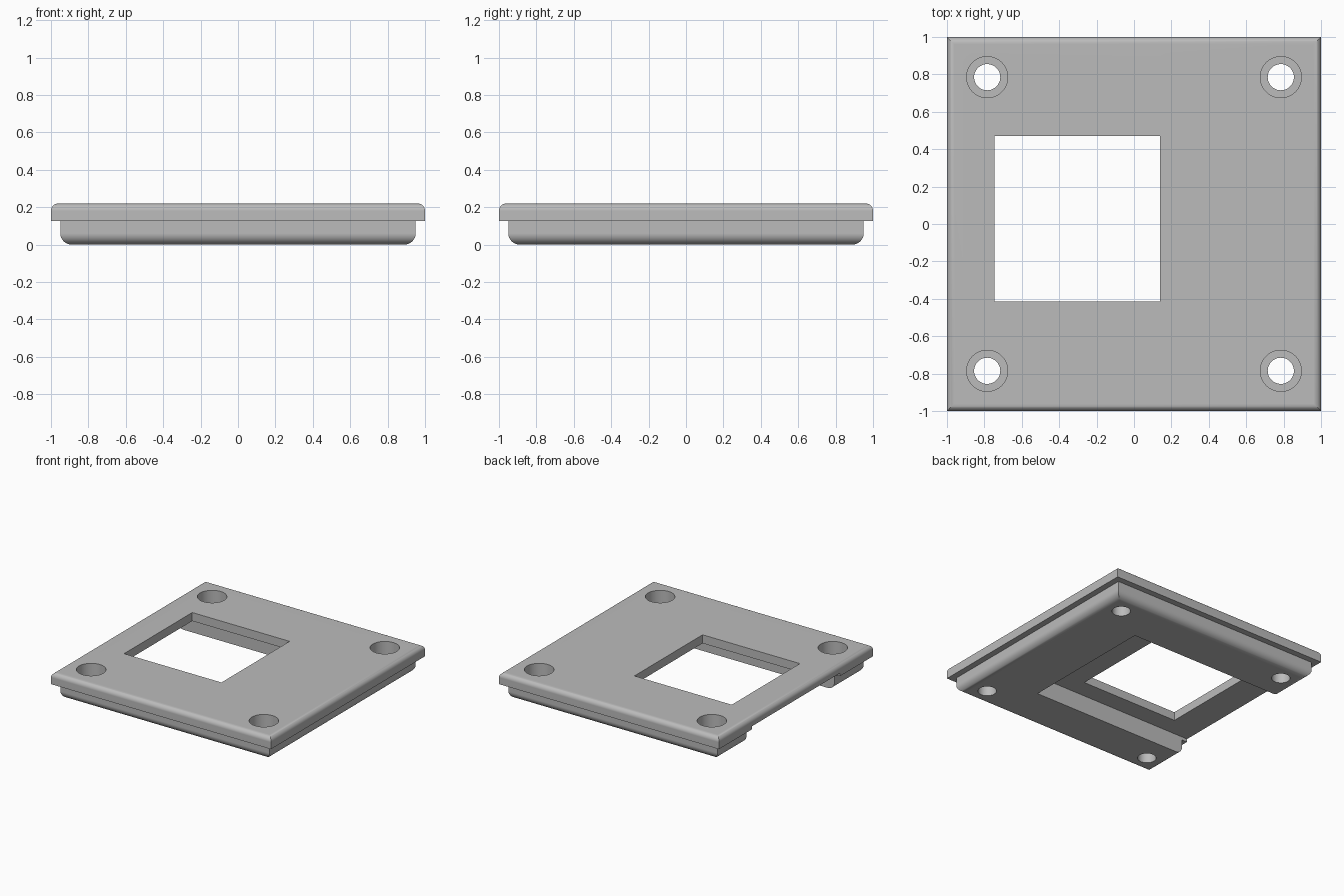
import bpy, bmesh, math
from mathutils import Matrix

default = bpy.data.objects.get("Cube")
if default:
    bpy.data.objects.remove(default, do_unlink=True)

TOP, LIP_Z = 0.22, 0.125
grey = bpy.data.materials.new("plain_grey")
grey.use_nodes = True
grey.diffuse_color = (0.5, 0.5, 0.5, 1)
grey.node_tree.nodes["Principled BSDF"].inputs["Base Color"].default_value = (0.5, 0.5, 0.5, 1)


def make_object(name, bm):
    bmesh.ops.recalc_face_normals(bm, faces=bm.faces)
    mesh = bpy.data.meshes.new(name)
    bm.to_mesh(mesh)
    bm.free()
    mesh.materials.append(grey)
    obj = bpy.data.objects.new(name, mesh)
    bpy.context.collection.objects.link(obj)
    return obj


def arc(half, z, radius, start, steps=8):
    """Quarter round in (half width, height), starting at an angle in degrees."""
    angles = [math.radians(start + 90 * i / steps) for i in range(steps + 1)]
    return [(half + radius * math.cos(a), z + radius * math.sin(a)) for a in angles]


def box_cutter(name, x0, x1, y0, y1, z0, z1):
    bm = bmesh.new()
    bmesh.ops.create_cube(bm, size=1)
    bmesh.ops.scale(bm, vec=(x1 - x0, y1 - y0, z1 - z0), verts=bm.verts)
    bmesh.ops.translate(bm, vec=((x0 + x1) / 2, (y0 + y1) / 2, (z0 + z1) / 2), verts=bm.verts)
    return make_object(name, bm)


def round_cutter(name, x, y, radius, z0, z1):
    bm = bmesh.new()
    bmesh.ops.create_cone(bm, cap_ends=True, segments=48, radius1=radius, radius2=radius,
                          depth=z1 - z0, matrix=Matrix.Translation((x, y, (z0 + z1) / 2)))
    return make_object(name, bm)


# Square plate: rounded lower body, wider lip with rounded top edge, mitred corners
profile = arc(0.89, 0.06, 0.06, -90) + [(0.95, LIP_Z), (1, LIP_Z)] + arc(0.96, TOP - 0.04, 0.04, 0)
bm = bmesh.new()
rings = [[bm.verts.new((sx * h, sy * h, z)) for sx, sy in ((-1, -1), (1, -1), (1, 1), (-1, 1))]
         for h, z in profile]
for low, high in zip(rings, rings[1:]):
    for i in range(4):
        j = (i + 1) % 4
        bm.faces.new((low[i], low[j], high[j], high[i]))
bm.faces.new(rings[0][::-1])
bm.faces.new(rings[-1])
plate = make_object("cover_plate", bm)

# Underside channel open on one side, and the square window
cutters = [
    box_cutter("channel_cutter", -1.2, 0.47, -0.57, 0.57, -0.1, 0.15),
    box_cutter("window_cutter", -0.745, 0.14, -0.415, 0.47, -0.2, 0.4),
]
# Counterbored screw holes in the corners
for x in (-0.785, 0.785):
    for y in (-0.785, 0.785):
        cutters.append(round_cutter("screw_hole_cutter", x, y, 0.07, -0.1, 0.15))
        cutters.append(round_cutter("counterbore_cutter", x, y, 0.11, 0.085, 0.4))

for cutter in cutters:
    cutter.hide_render = True
    cut = plate.modifiers.new(cutter.name, 'BOOLEAN')
    cut.operation = 'DIFFERENCE'
    cut.solver = 'EXACT'
    cut.object = cutter

# Bake the cuts and drop the cutters
bpy.context.view_layer.update()
depsgraph = bpy.context.evaluated_depsgraph_get()
baked = bpy.data.meshes.new_from_object(plate.evaluated_get(depsgraph))
plate.modifiers.clear()
plate.data = baked
plate.data.materials.clear()
plate.data.materials.append(grey)
for face in plate.data.polygons:
    face.material_index = 0
for cutter in cutters:
    bpy.data.objects.remove(cutter, do_unlink=True)

# Smooth rounds, crisp corners and flat faces
for obj in bpy.context.selected_objects:
    obj.select_set(False)
plate.select_set(True)
bpy.context.view_layer.objects.active = plate
bpy.ops.object.shade_smooth_by_angle(angle=math.radians(30))
normals = plate.modifiers.new("flat_normals", 'WEIGHTED_NORMAL')
normals.keep_sharp = True
